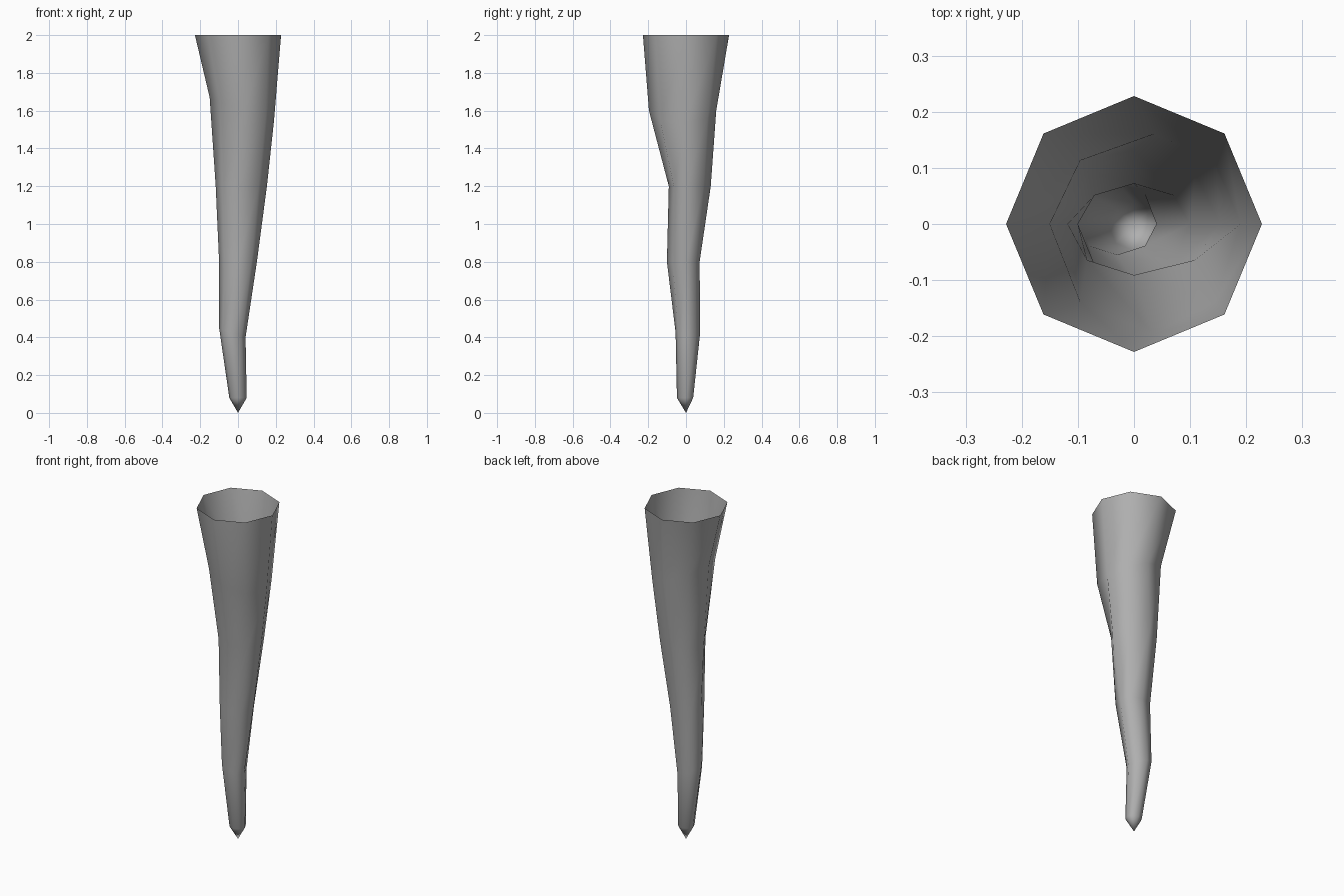
import bpy, bmesh, math

if "Cube" in bpy.data.objects:
    bpy.data.objects.remove(bpy.data.objects["Cube"])

SIDES = 8
# Rings from top to bottom: z, axis x, then reach to -x, +x, -y, +y, and tilt (dz/dx)
RINGS = [
    (2.00,  0.00,  0.228, 0.228, 0.228, 0.228, 0.0),
    (1.60,  0.035, 0.185, 0.155, 0.196, 0.160, -0.38),
    (1.20,  0.00,  0.118, 0.153, 0.091, 0.131, 0.0),
    (0.80,  0.00,  0.100, 0.100, 0.101, 0.072, 0.0),
    (0.425, -0.03, 0.070, 0.070, 0.055, 0.075, -0.36),
    (0.08,  0.00,  0.046, 0.046, 0.048, 0.038, 0.0),
]

bm = bmesh.new()

# Wandering eight-sided rings
loops = []
for z, cx, left, right, front, back, tilt in RINGS:
    loop = []
    for i in range(SIDES):
        a = math.tau * i / SIDES
        c, s = math.cos(a), math.sin(a)
        dx = c * (right if c > 0 else left)
        dy = s * (back if s > 0 else front)
        loop.append(bm.verts.new((cx + dx, dy, z + tilt * dx)))
    loops.append(loop)

# Side walls, open at the top
for upper, lower in zip(loops, loops[1:]):
    for i in range(SIDES):
        j = (i + 1) % SIDES
        bm.faces.new((lower[i], lower[j], upper[j], upper[i]))

# Pointed tip
tip = bm.verts.new((0, 0, 0))
for i in range(SIDES):
    bm.faces.new((tip, loops[-1][(i + 1) % SIDES], loops[-1][i]))

bmesh.ops.recalc_face_normals(bm, faces=bm.faces)
mesh = bpy.data.meshes.new("stalactite")
bm.to_mesh(mesh)
bm.free()
mesh.shade_smooth()

# Dark grey stone
stone = bpy.data.materials.new("dark_stone")
stone.diffuse_color = (0.43, 0.43, 0.43, 1)
stone.use_nodes = True
stone.node_tree.nodes["Principled BSDF"].inputs["Base Color"].default_value = stone.diffuse_color
mesh.materials.append(stone)

spike = bpy.data.objects.new("stalactite", mesh)
bpy.context.collection.objects.link(spike)
